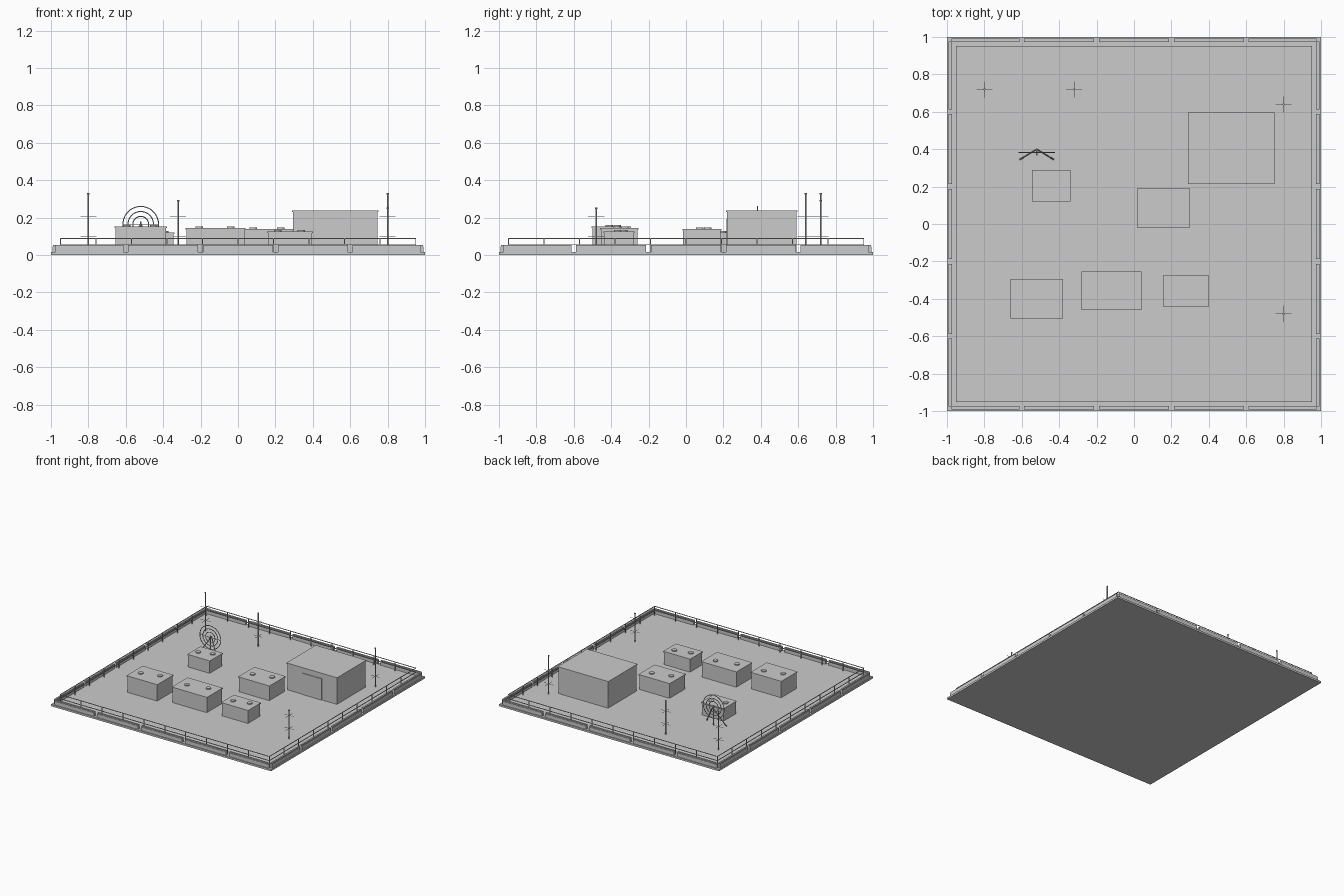
import bpy, math
from mathutils import Vector

if "Cube" in bpy.data.objects:
    bpy.data.objects.remove(bpy.data.objects["Cube"])

FLOOR = 0.015


def box(name, x0, x1, y0, y1, z0, z1):
    bpy.ops.mesh.primitive_cube_add(size=1, location=((x0 + x1) / 2, (y0 + y1) / 2, (z0 + z1) / 2))
    o = bpy.context.object
    o.name = name
    o.scale = (x1 - x0, y1 - y0, z1 - z0)
    bpy.ops.object.transform_apply(location=False, rotation=False, scale=True)
    return o


def rod(name, a, b, r, n=8):
    a, b = Vector(a), Vector(b)
    d = b - a
    bpy.ops.mesh.primitive_cylinder_add(vertices=n, radius=r, depth=d.length, location=(a + b) / 2)
    o = bpy.context.object
    o.name = name
    o.rotation_euler = d.to_track_quat('Z', 'Y').to_euler()
    return o


def strip(name, side, u0, u1, v0, v1, z0, z1):
    # box along one edge of the square; u runs along the edge, v outwards
    if side in 'NS':
        s = 1 if side == 'N' else -1
        box(name, u0, u1, min(s * v0, s * v1), max(s * v0, s * v1), z0, z1)
    else:
        s = 1 if side == 'E' else -1
        box(name, min(s * v0, s * v1), max(s * v0, s * v1), u0, u1, z0, z1)


# ground slab
box("ground_slab", -1, 1, -1, 1, 0, FLOOR)

# perimeter wall segments with caps, gaps between them
for side in "NSEW":
    for i in range(5):
        c = -0.8 + 0.4 * i
        u0, u1 = max(c - 0.187, -0.975), min(c + 0.187, 0.975)
        strip("wall_segment", side, u0, u1, 0.972, 0.992, FLOOR, 0.045)
        strip("wall_cap", side, u0, u1, 0.975, 0.988, 0.045, 0.053)

    # fence rails
    for z in (0.055, 0.089):
        strip("fence_rail", side, -0.953, 0.953, 0.948, 0.953, z - 0.002, z + 0.002)
    # fence posts
    for i in range(10):
        u = -0.95 + 0.19 * i
        strip("fence_post", side, u - 0.003, u + 0.003, 0.948, 0.953, FLOOR, 0.09)


# buildings: roof outline and height
def building(x0, x1, y0, y1, h, vents=True):
    m = 0.005
    box("building_body", x0 + m, x1 - m, y0 + m, y1 - m, FLOOR, h - 0.008)
    box("building_roof", x0, x1, y0, y1, h - 0.008, h)
    if vents:
        cx, cy, w, d = (x0 + x1) / 2, (y0 + y1) / 2, x1 - x0, y1 - y0
        for fx, fy in ((-0.27, -0.05), (0.25, 0.15)):
            x, y = cx + fx * w, cy + fy * d
            rod("roof_vent", (x, y, h), (x, y, h + 0.008), 0.02, 12)


building(0.29, 0.75, 0.215, 0.595, 0.237, vents=False)
building(0.015, 0.30, -0.02, 0.19, 0.139)
building(-0.545, -0.34, 0.12, 0.29, 0.12)
building(-0.66, -0.38, -0.505, -0.295, 0.153)
building(-0.28, 0.04, -0.46, -0.255, 0.144)
building(0.155, 0.40, -0.44, -0.275, 0.125)

# hall door and lintel
box("hall_door", 0.43, 0.61, 0.216, 0.222, FLOOR, 0.185)
box("hall_door_lintel", 0.43, 0.61, 0.215, 0.222, 0.185, 0.19)

# masts with crossed arms
for x, y, top in ((-0.8, 0.72, 0.33), (-0.32, 0.72, 0.29), (0.8, 0.64, 0.33), (0.8, -0.48, 0.25)):
    rod("mast", (x, y, FLOOR), (x, y, top), 0.004)
    rod("mast_cap", (x, y, top - 0.005), (x, y, top + 0.003), 0.006)
    for z in (0.10, 0.207):
        rod("mast_arm", (x - 0.043, y, z), (x + 0.043, y, z), 0.0016, 6)
        rod("mast_arm", (x, y - 0.043, z), (x, y + 0.043, z), 0.0016, 6)

# ring antenna on splayed legs
AX, AY, AZ = -0.52, 0.383, 0.165
for r in (0.095, 0.068, 0.042):
    bpy.ops.mesh.primitive_torus_add(major_radius=r, minor_radius=0.0028, major_segments=40, minor_segments=8,
                                     location=(AX, AY, AZ), rotation=(math.pi / 2, 0, 0))
    bpy.context.object.name = "antenna_ring"
    bpy.ops.object.shade_smooth_by_angle()
rod("antenna_post", (AX, AY, FLOOR), (AX, AY, 0.18), 0.004)
rod("antenna_feed", (AX, AY - 0.018, AZ), (AX, AY + 0.017, AZ), 0.004)
for s in (-1, 1):
    rod("antenna_leg", (AX, 0.40, AZ), (AX + s * 0.09, 0.345, FLOOR), 0.004)
    rod("antenna_spoke", (AX, AY, AZ), (AX + s * 0.095, AY, AZ), 0.002)
